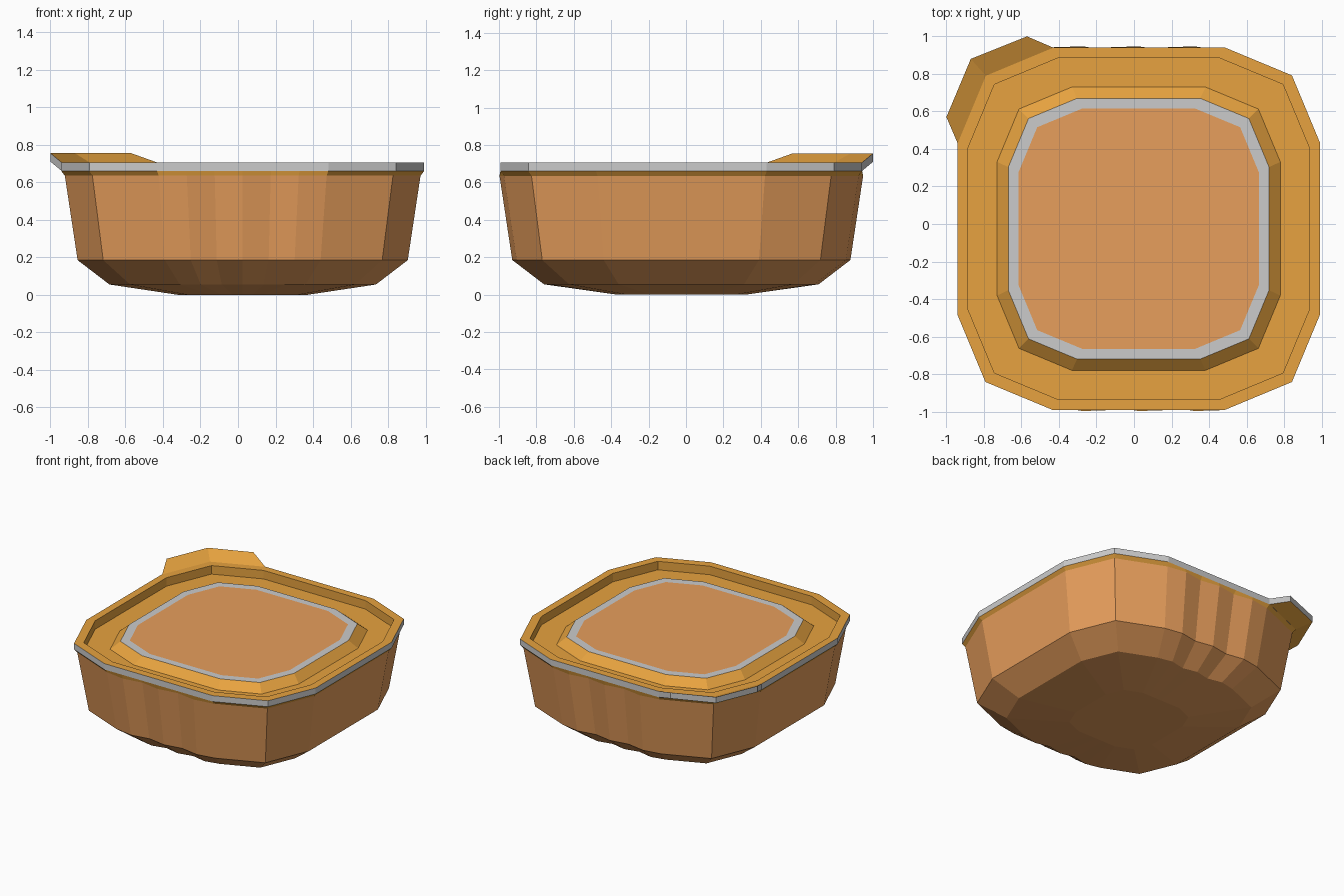
import bpy, bmesh
from math import atan2
from mathutils import Vector

if "Cube" in bpy.data.objects:
    bpy.data.objects.remove(bpy.data.objects["Cube"])

CX, CY = 0.025, -0.025


def material(name, rgb):
    m = bpy.data.materials.new(name)
    m.diffuse_color = (*rgb, 1)
    m.use_nodes = True
    m.node_tree.nodes["Principled BSDF"].inputs["Base Color"].default_value = m.diffuse_color
    return m


ORANGE = material("orange_foil", (0.80, 0.365, 0.05))
PEACH = material("peach_plastic", (0.80, 0.342, 0.107))


def ring(h, z, flute=None):
    """Twelve-sided rounded square of half-width h; flute splits front and back into ridges."""
    f, d = 0.472 * h, 0.845 * h
    pts = [(sx * d, sy * d) for sx in (-1, 1) for sy in (-1, 1)]
    pts += [(sx * h, sy * f) for sx in (-1, 1) for sy in (-1, 1)]
    n = 1 if flute is None else 6
    for s in (-1, 1):
        for i in range(n + 1):
            out = flute if flute and i % 2 else 0
            pts.append((-f + 2 * f * i / n, s * (h + out)))
    pts.sort(key=lambda p: atan2(p[1], p[0]))
    return [Vector((x + CX, y + CY, z)) for x, y in pts]


def make(name, rings, mat=None, cap_first=False, cap_last=False, extra=()):
    """Skin a stack of rings, with optional end caps and loose faces."""
    bm = bmesh.new()
    loops = [[bm.verts.new(p) for p in r] for r in rings]
    for a, b in zip(loops, loops[1:]):
        n = len(a)
        for i in range(n):
            j = (i + 1) % n
            bm.faces.new((a[i], a[j], b[j], b[i]))
    if cap_first:
        bm.faces.new(loops[0][::-1])
    if cap_last:
        bm.faces.new(loops[-1])
    for face in extra:
        bm.faces.new([bm.verts.new(p) for p in face])
    bmesh.ops.remove_doubles(bm, verts=bm.verts, dist=0.0001)
    me = bpy.data.meshes.new(name)
    bm.to_mesh(me)
    bm.free()
    ob = bpy.data.objects.new(name, me)
    bpy.context.collection.objects.link(ob)
    if mat:
        me.materials.append(mat)
    return ob


# tub body with fluted front and back
make("tub_body", [ring(0.345, 0, 0), ring(0.71, 0.055, 0.024), ring(0.88, 0.185, 0.024),
                  ring(0.948, 0.635, 0.024)], PEACH, cap_first=True)

# lid: underside lip, grey cut edge, stepped foil top, grey border and centre panel
TOP, FLOOR, RIM = 0.705, 0.64, 0.967
make("lid_underside", [ring(0.948, 0.635, 0.024), ring(RIM, 0.66, 0)], ORANGE)
make("lid_edge", [ring(RIM, 0.66), ring(RIM, TOP)])
make("lid_foil", [ring(RIM, TOP), ring(0.91, TOP), ring(0.91, FLOOR),
                  ring(0.755, FLOOR), ring(0.695, TOP - 0.01)], ORANGE)
make("lid_border", [ring(0.695, TOP - 0.01), ring(0.64, TOP - 0.01)])
make("lid_panel", [ring(0.64, TOP - 0.01)], PEACH, cap_last=True)

# peel tab rising outward from the back left corner
root = [Vector(p) for p in ((-0.94, 0.43, TOP), (-0.79, 0.79, TOP), (-0.43, 0.94, TOP))]
tip = [Vector(p) for p in ((-1.0, 0.57, 0.755), (-0.87, 0.88, 0.755), (-0.57, 1.0, 0.755))]
drop = Vector((0, 0, -0.045))
quads = [(root[i + 1], tip[i + 1], tip[i], root[i]) for i in range(2)]
under = [[p + drop for p in reversed(q)] for q in quads]
make("peel_tab", [], ORANGE, extra=quads + under)
outline = [root[0], *tip, root[2]]
make("peel_tab_edge", [], extra=[(a, b, b + drop, a + drop)
                                 for a, b in zip(outline, outline[1:])])
